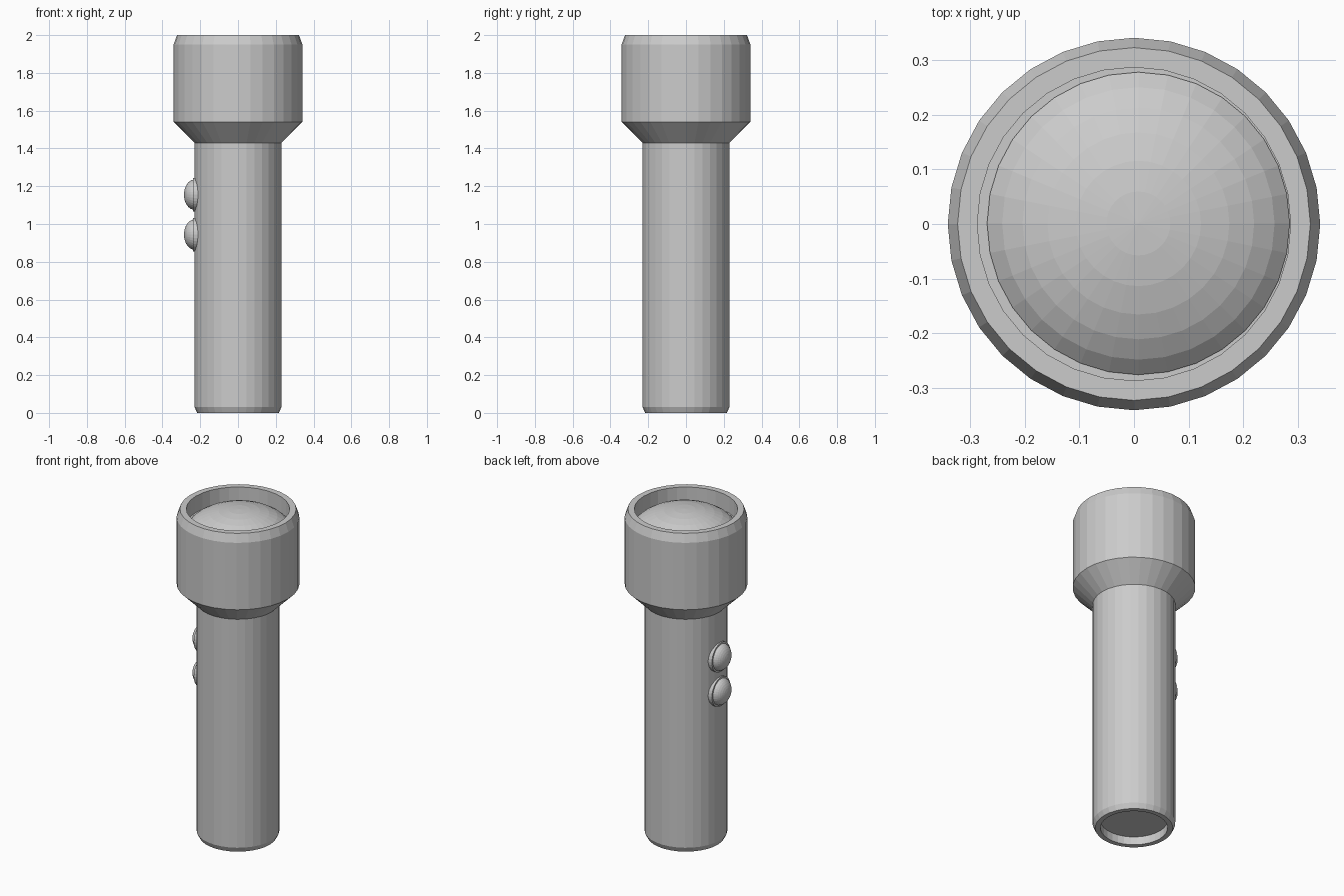
import bpy, bmesh, math
from mathutils import Matrix

if "Cube" in bpy.data.objects:
    bpy.data.objects.remove(bpy.data.objects["Cube"])

SIDES = 32

grey = bpy.data.materials.new("plain_grey")
grey.diffuse_color = (0.6, 0.6, 0.6, 1)
grey.use_nodes = True
grey.node_tree.nodes["Principled BSDF"].inputs["Base Color"].default_value = grey.diffuse_color


def lathe(name, profile, matrix=Matrix(), sides=SIDES):
    """Revolve (radius, height) points round z; radius 0 becomes a pole."""
    bm = bmesh.new()
    rings = []
    for r, z in profile:
        n = 1 if r == 0 else sides
        rings.append([bm.verts.new((r * math.cos(math.tau * i / sides),
                                    r * math.sin(math.tau * i / sides), z))
                      for i in range(n)])
    for a, b in zip(rings, rings[1:]):
        for i in range(sides):
            j = (i + 1) % sides
            quad = [a[i % len(a)], a[j % len(a)], b[j % len(b)], b[i % len(b)]]
            bm.faces.new(list(dict.fromkeys(quad)))
    bmesh.ops.recalc_face_normals(bm, faces=bm.faces)
    bm.transform(matrix)
    mesh = bpy.data.meshes.new(name)
    bm.to_mesh(mesh)
    bm.free()
    mesh.materials.append(grey)
    obj = bpy.data.objects.new(name, mesh)
    bpy.context.collection.objects.link(obj)
    return obj


def dome(radius, height, base, steps, start=90.0):
    """Elliptical arc from a start angle (measured off the pole) to the pole."""
    pts = []
    for k in range(steps):
        t = math.radians(start * (1 - k / steps))
        pts.append((radius * math.sin(t), base + height * math.cos(t)))
    return pts + [(0, base + height)]


# Casing: recessed tail, straight handle, flared head and open bezel
lathe("flashlight_casing", [
    (0, 0.05), (0.187, 0.05), (0.187, 0), (0.216, 0), (0.23, 0.03),
    (0.23, 1.43), (0.341, 1.54), (0.341, 1.95), (0.323, 2.0),
    (0.287, 2.0), (0.287, 1.9), (0, 1.9)])

# Shallow domed lens inside the bezel
lathe("lens", [(0.277, 1.895)] + dome(0.3, 0.15, 1.85, 6, 67.5),
      Matrix.Translation((0.008, 0.001, 0)))

# Two push buttons on the left side, each a collar with a domed cap
for label, z in (("upper", 1.155), ("lower", 0.944)):
    place = Matrix.Translation((0, 0, z)) @ Matrix.Rotation(-math.pi / 2, 4, 'Y')
    lathe(label + "_button_collar",
          [(0, 0.2), (0.089, 0.2), (0.089, 0.238), (0, 0.238)], place)
    lathe(label + "_button_cap",
          [(0, 0.225)] + dome(0.08, 0.056, 0.23, 8), place)
